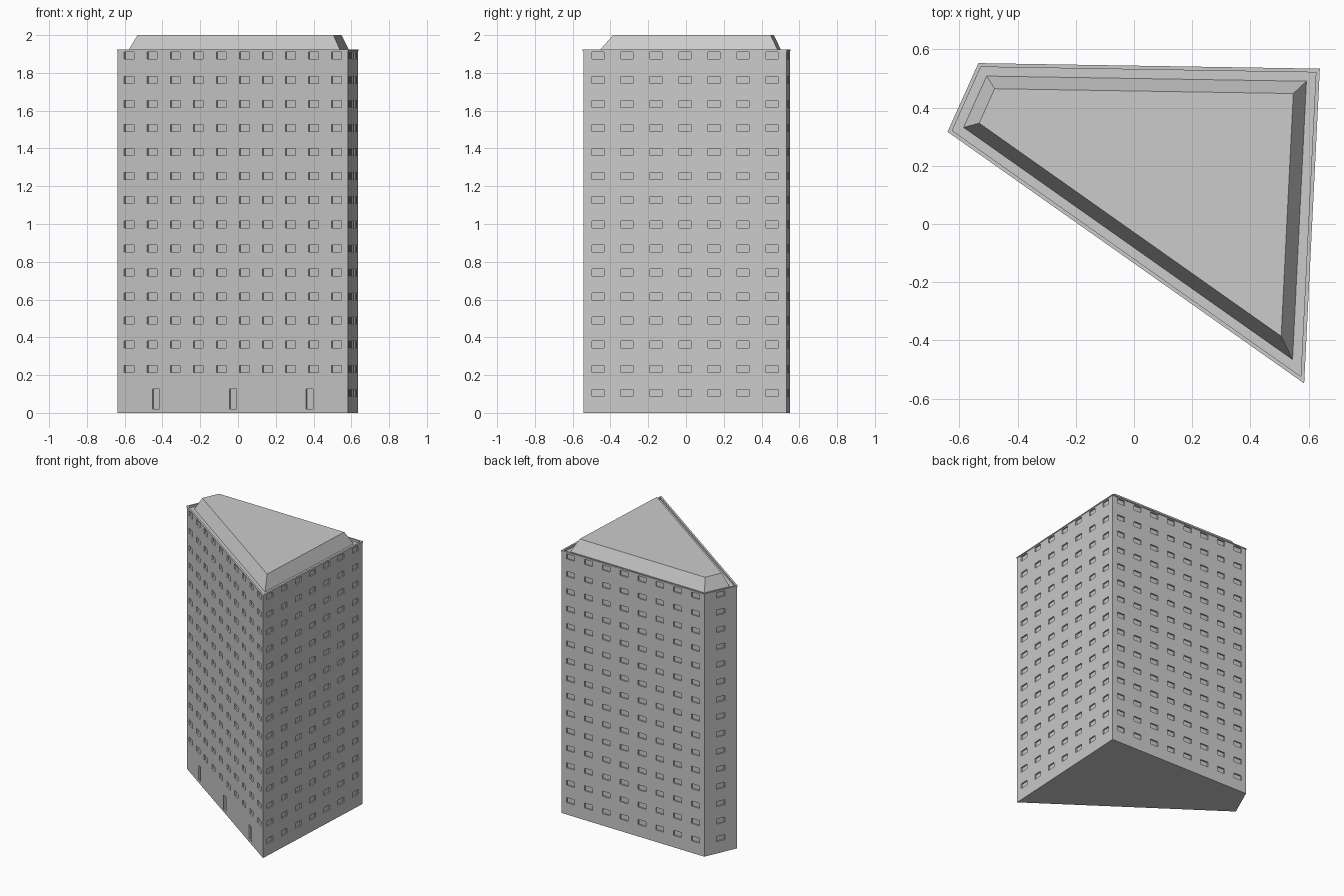
import bpy
import bmesh
from mathutils import Vector

cube = bpy.data.objects.get("Cube")
if cube:
    bpy.data.objects.remove(cube, do_unlink=True)

grey = bpy.data.materials.new("light_grey")
grey.use_nodes = True
colour = (0.6, 0.6, 0.6, 1)
grey.diffuse_color = colour
grey.node_tree.nodes["Principled BSDF"].inputs["Base Color"].default_value = colour

# Four-sided tower plan, counter-clockwise from the left corner
PLAN = [Vector(p) for p in ((-0.641, 0.317), (0.585, -0.548), (0.639, 0.534), (-0.535, 0.553))]
WALL_TOP, RIM_TOP, DECK, ROOF_TOP = 1.917, 1.925, 1.91, 2.0
DEPTH = 0.01


def inset(points, d):
    """Move every side of a plan inwards by d."""
    result = []
    for i, p in enumerate(points):
        a = (p - points[i - 1]).normalized()
        b = (points[(i + 1) % len(points)] - p).normalized()
        na, nb = Vector((-a.y, a.x)), Vector((-b.y, b.x))
        result.append(p + (na + nb) * (d / (1 + na.dot(nb))))
    return result


def finish(bm, name):
    bmesh.ops.remove_doubles(bm, verts=bm.verts, dist=0.0001)
    mesh = bpy.data.meshes.new(name)
    bm.to_mesh(mesh)
    bm.free()
    mesh.materials.append(grey)
    obj = bpy.data.objects.new(name, mesh)
    bpy.context.collection.objects.link(obj)


def face(bm, points):
    bm.faces.new([bm.verts.new(p) for p in points])


def ring(bm, lower, z0, upper, z1):
    """Band of faces joining two plans."""
    n = len(lower)
    for i in range(n):
        j = (i + 1) % n
        face(bm, [(*lower[i], z0), (*lower[j], z0), (*upper[j], z1), (*upper[i], z1)])


def wall_band(bm, a, b, z0, z1, count, width, height, centre):
    """Horizontal strip of wall with evenly spaced recessed openings."""
    length = (b - a).length
    t = (b - a) / length
    inward = Vector((-t.y, t.x)) * DEPTH

    def at(u, z, deep=False):
        return (*(a + t * u + (inward if deep else Vector((0, 0)))), z)

    def quad(u0, u1, v0, v1, deep=False):
        face(bm, [at(u0, v0, deep), at(u1, v0, deep), at(u1, v1, deep), at(u0, v1, deep)])

    low, high = centre - height / 2, centre + height / 2
    step = length / count
    for i in range(count):
        u0, u1 = i * step, (i + 1) * step
        l, r = (u0 + u1 - width) / 2, (u0 + u1 + width) / 2
        quad(u0, u1, z0, low)
        quad(u0, u1, high, z1)
        quad(u0, l, low, high)
        quad(r, u1, low, high)
        quad(l, r, low, high, True)
        corners = [(l, low), (r, low), (r, high), (l, high)]
        for k, c in enumerate(corners):
            d = corners[(k + 1) % 4]
            face(bm, [at(*c), at(*d), at(*d, True), at(*c, True)])


# Walls: fifteen storeys, with doors along the foot of the long front
walls = inset(PLAN, 0.003)
bm = bmesh.new()
FLOORS, PITCH, FIRST = 15, 0.1275, 0.106
for side, columns in enumerate((10, 7, 8, 1)):
    a, b = walls[side], walls[(side + 1) % 4]
    for floor in range(FLOORS):
        centre = FIRST + PITCH * floor
        z0 = 0 if floor == 0 else centre - PITCH / 2
        z1 = WALL_TOP if floor == FLOORS - 1 else centre + PITCH / 2
        if side == 0 and floor == 0:
            wall_band(bm, a, b, z0, z1, 3, 0.046, 0.106, 0.073)
        else:
            wall_band(bm, a, b, z0, z1, columns, 0.064, 0.037, centre)
face(bm, [(*p, 0) for p in reversed(walls)])
finish(bm, "tower_walls")

# Thin parapet rim around a slightly sunken roof deck
bm = bmesh.new()
inner = inset(PLAN, 0.013)
ring(bm, walls, WALL_TOP, PLAN, WALL_TOP)
ring(bm, PLAN, WALL_TOP, PLAN, RIM_TOP)
ring(bm, PLAN, RIM_TOP, inner, RIM_TOP)
ring(bm, inner, RIM_TOP, inner, DECK)
face(bm, [(*p, DECK) for p in inner])
finish(bm, "parapet_and_deck")

# Sloped roof block with a flat top
bm = bmesh.new()
base, top = inset(PLAN, 0.044), inset(PLAN, 0.087)
ring(bm, base, DECK, top, ROOF_TOP)
face(bm, [(*p, ROOF_TOP) for p in top])
face(bm, [(*p, DECK) for p in reversed(base)])
finish(bm, "sloped_roof")
